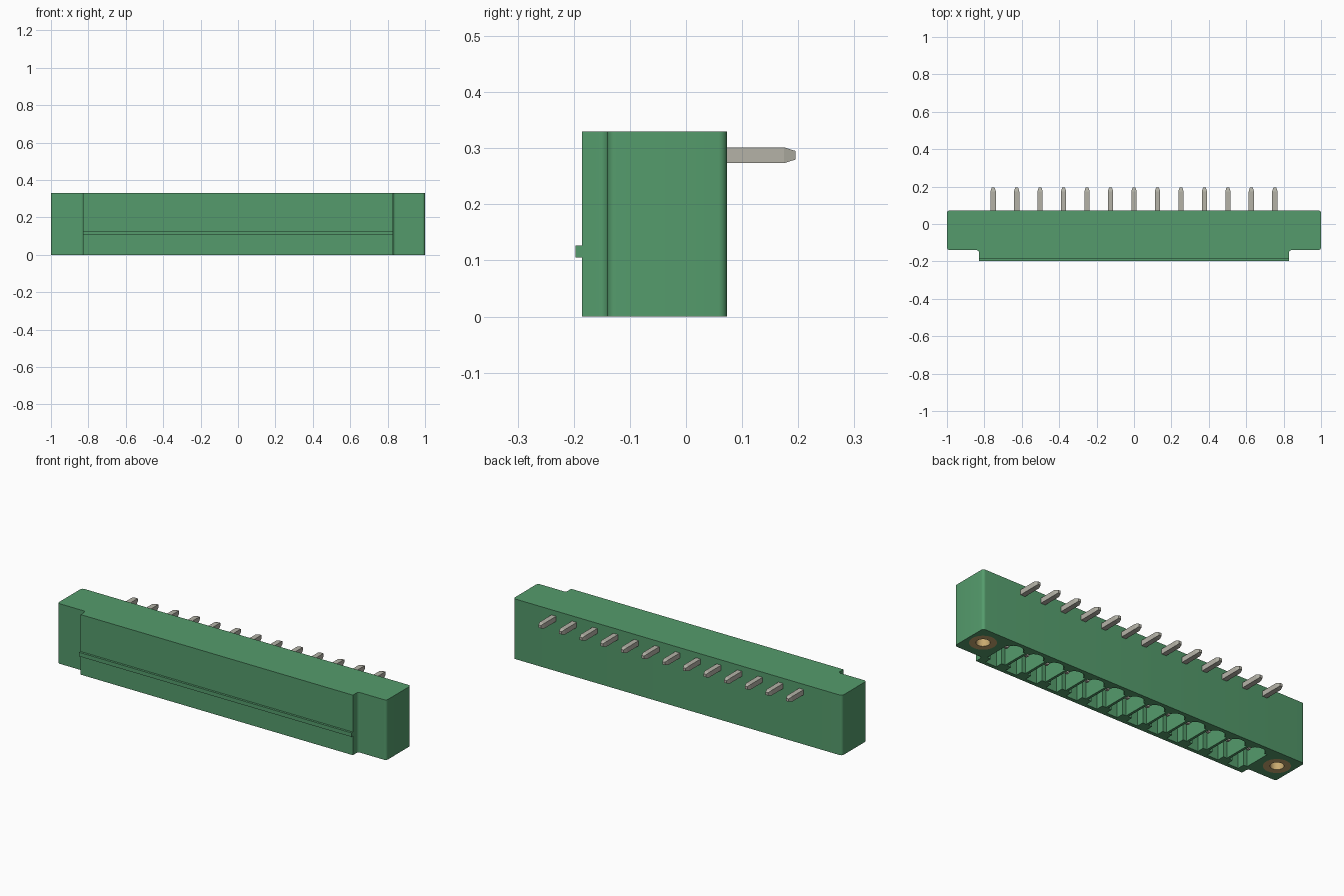
import bpy, bmesh, math
from mathutils import Vector

cube = bpy.data.objects.get("Cube")
if cube:
    bpy.data.objects.remove(cube, do_unlink=True)


def material(name, rgb):
    m = bpy.data.materials.new(name)
    m.use_nodes = True
    m.diffuse_color = (*rgb, 1)
    m.node_tree.nodes["Principled BSDF"].inputs["Base Color"].default_value = (*rgb, 1)
    return m


GREEN = material("green_plastic", (0.09, 0.33, 0.15))
STEEL = material("tinned_metal", (0.46, 0.45, 0.39))
BRASS = material("brass", (0.58, 0.40, 0.16))

POLES, PITCH = 13, 0.1255
HEIGHT = 0.33
INSERT_X, INSERT_Y, INSERT_R = 0.915, -0.03, 0.067
pole_x = [(i - (POLES - 1) / 2) * PITCH for i in range(POLES)]


def arc(cx, cy, r, a0, a1, n=6):
    angles = [math.radians(a0 + (a1 - a0) * i / n) for i in range(n + 1)]
    return [(cx + r * math.cos(a), cy + r * math.sin(a)) for a in angles]


def prism(bm, pts, z0, z1):
    """Extrude a counter-clockwise xy outline from z0 to z1."""
    lo = [bm.verts.new((x, y, z0)) for x, y in pts]
    hi = [bm.verts.new((x, y, z1)) for x, y in pts]
    bm.faces.new(lo[::-1])
    bm.faces.new(hi)
    for i in range(len(pts)):
        j = (i + 1) % len(pts)
        bm.faces.new((lo[i], lo[j], hi[j], hi[i]))


def tapered_bar(bm, start, end, w, tip, tip_scale):
    """Square bar between two points with a chamfered far end."""
    start, end = Vector(start), Vector(end)
    d = (end - start).normalized()
    u = Vector((1, 0, 0))
    v = d.cross(u)
    rings = []
    for p, s in ((start, 1), (end - d * tip, 1), (end, tip_scale)):
        h = w * s / 2
        rings.append([bm.verts.new(p + u * a * h + v * b * h)
                      for a, b in ((-1, -1), (1, -1), (1, 1), (-1, 1))])
    bm.faces.new(rings[0])
    bm.faces.new(rings[-1])
    for r0, r1 in zip(rings, rings[1:]):
        for i in range(4):
            j = (i + 1) % 4
            bm.faces.new((r0[i], r0[j], r1[j], r1[i]))


def finish(bm, name, mat, smooth=False):
    bmesh.ops.recalc_face_normals(bm, faces=bm.faces)
    me = bpy.data.meshes.new(name)
    bm.to_mesh(me)
    bm.free()
    ob = bpy.data.objects.new(name, me)
    bpy.context.collection.objects.link(ob)
    me.materials.append(mat)
    if smooth:
        shade(ob)
    return ob


def activate(ob):
    bpy.ops.object.select_all(action='DESELECT')
    ob.select_set(True)
    bpy.context.view_layer.objects.active = ob


def shade(ob):
    activate(ob)
    bpy.ops.object.shade_smooth_by_angle(angle=math.radians(35))


# Housing outline: rounded ears, filleted step and a raised front block
r = 0.015
half = [(0.828, -0.185)]
half += arc(0.828 + r, -0.14 - r, r, 180, 90)
half += arc(1 - r, -0.14 + r, r, -90, 0)
half += arc(1 - r, 0.073 - r, r, 0, 90)
outline = half + [(-x, y) for x, y in reversed(half)]
bm = bmesh.new()
prism(bm, outline, 0, HEIGHT)
housing = finish(bm, "housing", GREEN)

# Cutter: one keyed cavity per pole, plus two bores for the inserts
bm = bmesh.new()
for cx in pole_x:
    side = [(0.034, -0.165), (0.034, -0.125), (0.056, -0.125), (0.056, 0.022), (0.042, 0.022)]
    bulge = [(x, 0.022 + y * 0.72) for x, y in arc(0, 0, 0.042, 0, 180, 10)][1:-1]
    shape = side + bulge + [(-x, y) for x, y in reversed(side)]
    prism(bm, [(cx + x, y) for x, y in shape], -0.05, 0.25)
for s in (-1, 1):
    prism(bm, arc(s * INSERT_X, INSERT_Y, INSERT_R, 0, 360, 32)[:-1], -0.05, 0.22)
cutter = finish(bm, "cavity_cutter", GREEN)
cutter.hide_render = True

cut = housing.modifiers.new("cavities", 'BOOLEAN')
cut.operation = 'DIFFERENCE'
cut.solver = 'EXACT'
cut.object = cutter
activate(housing)
bpy.ops.object.modifier_apply(modifier=cut.name)
bpy.data.objects.remove(cutter, do_unlink=True)
shade(housing)

# Latching rib along the front
bm = bmesh.new()
prism(bm, [(-0.828, -0.197), (0.828, -0.197), (0.828, -0.18), (-0.828, -0.18)], 0.105, 0.127)
finish(bm, "front_rib", GREEN)

# Threaded inserts: flush tubes in each ear
for s, name in ((1, "left_insert"), (-1, "right_insert")):
    bm = bmesh.new()
    n = 32
    rings = []
    for rad, z in ((INSERT_R, 0.22), (INSERT_R, 0), (0.034, 0), (0.034, 0.2)):
        rings.append([bm.verts.new((x, y, z))
                      for x, y in arc(s * INSERT_X, INSERT_Y, rad, 0, 360, n)[:-1]])
    for a, b in zip(rings, rings[1:]):
        for i in range(n):
            j = (i + 1) % n
            bm.faces.new((a[i], a[j], b[j], b[i]))
    bm.faces.new(rings[0])
    bm.faces.new(rings[-1])
    finish(bm, name, BRASS, True)

# Right-angle contacts: solder tail out of the back, mating pin in the cavity
for i, cx in enumerate(pole_x):
    bm = bmesh.new()
    tapered_bar(bm, (cx, -0.06, 0.2875), (cx, 0.195, 0.2875), 0.028, 0.02, 0.55)
    tapered_bar(bm, (cx, -0.05, 0.29), (cx, -0.05, 0.04), 0.028, 0.02, 0.55)
    finish(bm, f"contact_pin_{i + 1}", STEEL)
